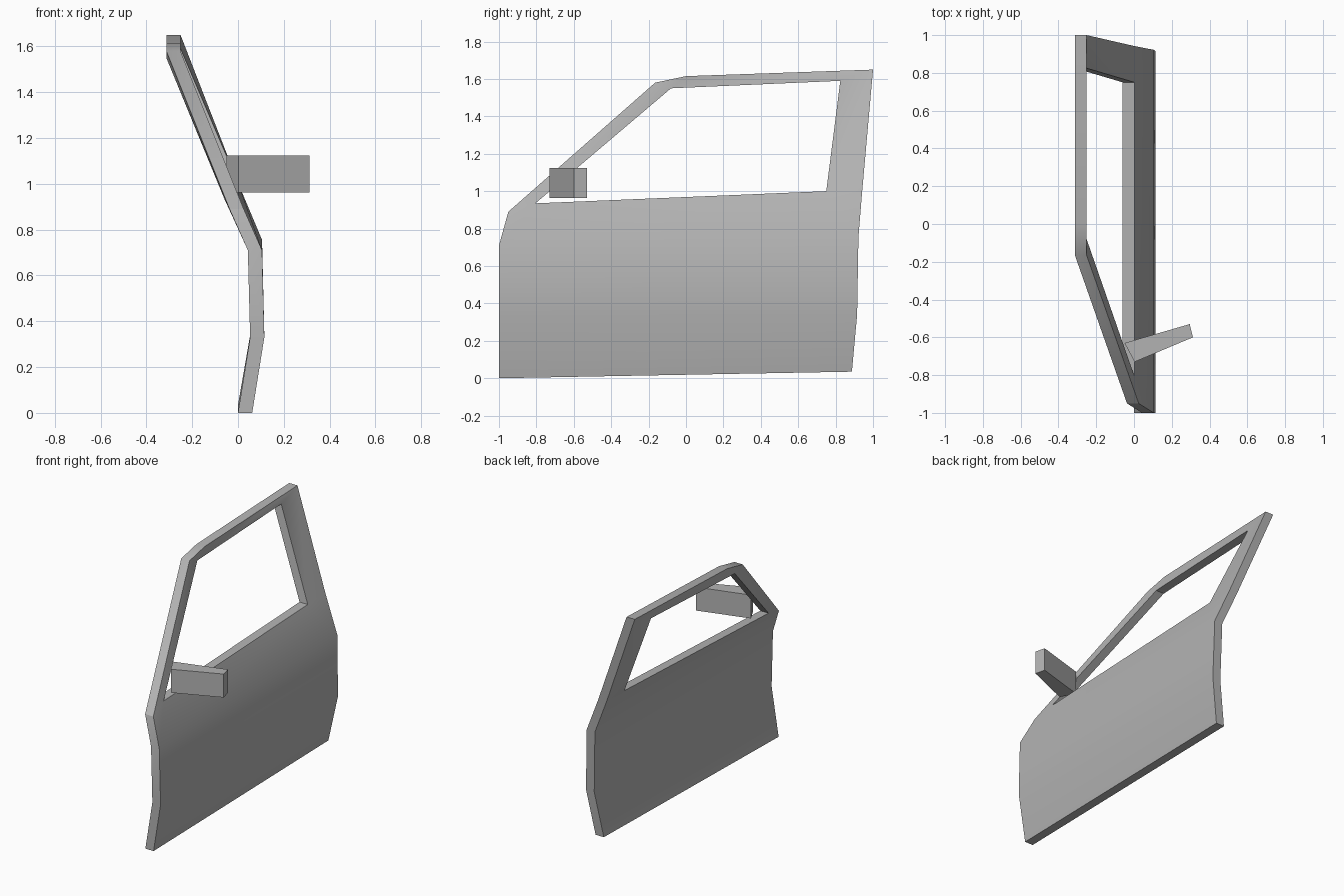
import bpy, bmesh, math

if "Cube" in bpy.data.objects:
    bpy.data.objects.remove(bpy.data.objects["Cube"])

# Mid-dark grey paint
grey = bpy.data.materials.new("grey_paint")
grey.diffuse_color = (0.45, 0.45, 0.45, 1)
grey.use_nodes = True
grey.node_tree.nodes["Principled BSDF"].inputs["Base Color"].default_value = grey.diffuse_color

def solid(name, pts, faces, offset):
    """Extrude a sheet of faces along an offset into a closed solid."""
    bm = bmesh.new()
    vs = {k: bm.verts.new(p) for k, p in pts.items()}
    sheet = [bm.faces.new([vs[k] for k in f.split()]) for f in faces]
    ext = bmesh.ops.extrude_face_region(bm, geom=sheet, use_keep_orig=True)
    moved = [g for g in ext["geom"] if isinstance(g, bmesh.types.BMVert)]
    bmesh.ops.translate(bm, verts=moved, vec=offset)
    bmesh.ops.recalc_face_normals(bm, faces=bm.faces[:])
    me = bpy.data.meshes.new(name)
    bm.to_mesh(me)
    bm.free()
    me.materials.append(grey)
    ob = bpy.data.objects.new(name, me)
    bpy.context.collection.objects.link(ob)
    return ob

# Door inner skin: front edge f, rear edge r, window corners w, frame top t
door_pts = {
    "f0": (0, -1, 0.003), "r0": (0, 0.887, 0.035),
    "f1": (0.053, -1, 0.33), "r1": (0.053, 0.915, 0.34),
    "f2": (0.043, -1, 0.71), "r2": (0.043, 0.922, 0.755),
    "f3": (-0.037, -0.95, 0.89), "r3": (-0.06, 0.942, 1.0),
    "w0": (-0.06, -0.805, 0.935), "w1": (-0.06, 0.75, 1.0),
    "w2": (-0.313, 0.825, 1.59), "w3": (-0.313, -0.08, 1.55),
    "t0": (-0.313, -0.165, 1.58), "t1": (-0.313, 0, 1.615),
    "t2": (-0.313, 1, 1.65),
}
door_pts["f0"] = (0, -1, 0)
door_faces = [
    "f0 r0 r1 f1", "f1 r1 r2 f2",              # lower panel
    "f2 w0 f3", "f2 r2 w1 w0", "r2 r3 w1",     # shoulder
    "f3 w0 w3 t0",                             # front pillar
    "t0 w3 t1", "w3 w2 t2 t1",                 # top rail
    "r3 t2 w1", "w1 t2 w2",                    # rear pillar
]
door = solid("door_panel", door_pts, door_faces, (0.062, 0, 0))

# Wing mirror block
mirror_pts = {
    "a": (-0.05, -0.63, 0.963), "b": (0.003, -0.73, 0.963),
    "c": (0.312, -0.60, 0.963), "d": (0.295, -0.53, 0.963),
}
solid("wing_mirror", mirror_pts, ["a b c d"], (0, 0, 0.16))

# Smooth the door skin, keep rims sharp
bpy.ops.object.select_all(action='DESELECT')
door.select_set(True)
bpy.context.view_layer.objects.active = door
bpy.ops.object.shade_smooth_by_angle(angle=math.radians(32))
